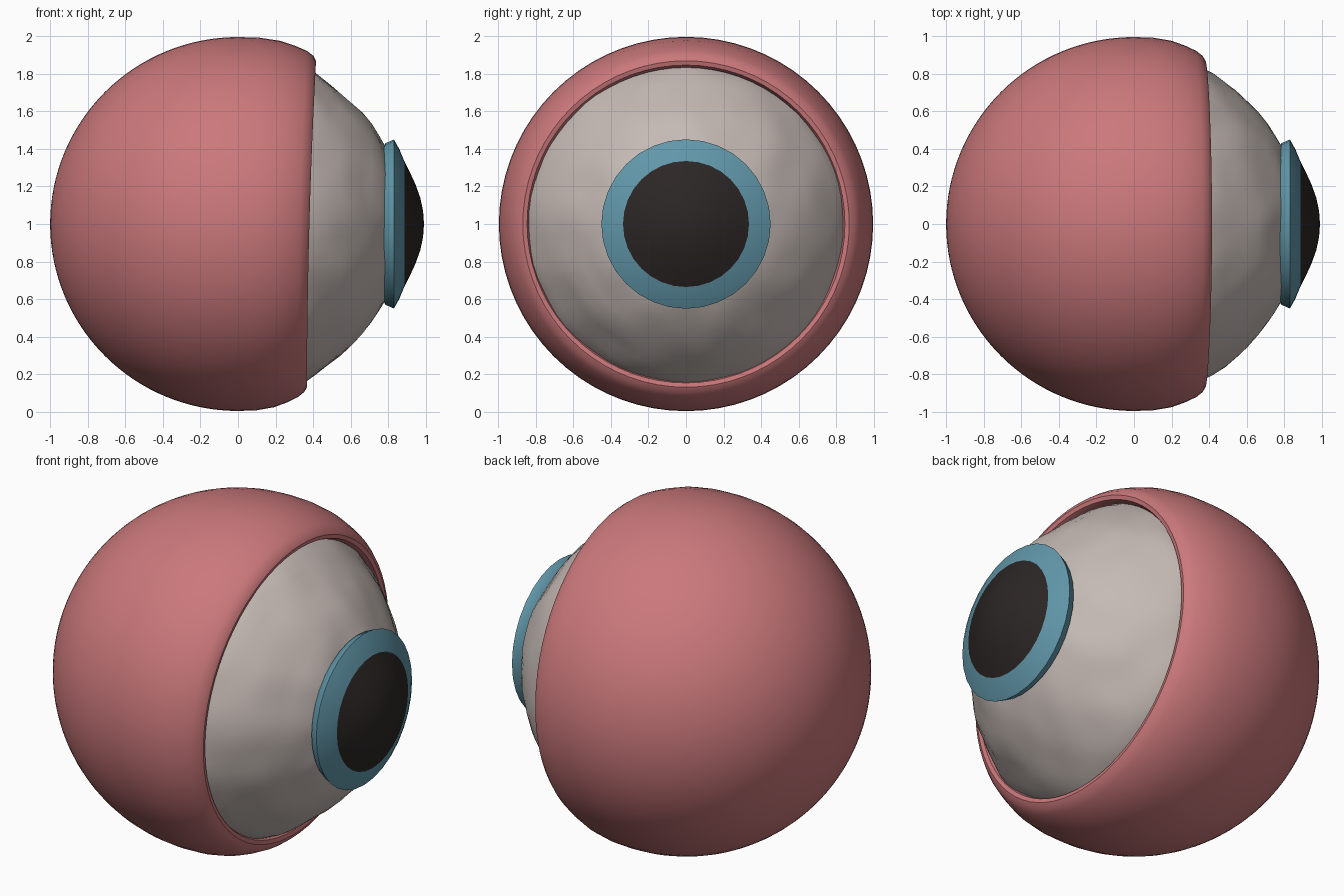
import bpy, bmesh, math
from mathutils import Vector, noise

if "Cube" in bpy.data.objects:
    bpy.data.objects.remove(bpy.data.objects["Cube"])


def material(name, rgb):
    m = bpy.data.materials.new(name)
    m.diffuse_color = (*rgb, 1)
    m.use_nodes = True
    m.node_tree.nodes["Principled BSDF"].inputs["Base Color"].default_value = m.diffuse_color
    return m


PINK = material("muscle pink", (0.60, 0.19, 0.20))
WHITE = material("warm white", (0.56, 0.49, 0.46))
BLUE = material("iris blue", (0.12, 0.31, 0.40))
BLACK = material("pupil black", (0.025, 0.019, 0.019))


def lathe(name, profile, mat, segments=64, bump=0.0, shape=None):
    """Revolve (x, radius) points about the x axis through z = 1."""
    bm = bmesh.new()
    rings = []
    for x, r in profile:
        count = 1 if r == 0 else segments
        ring = []
        for i in range(count):
            a = 2 * math.pi * i / segments
            p = Vector((x, r * math.sin(a), r * math.cos(a)))
            if shape:
                p = shape(p)
            if bump and r:
                p *= 1 + bump * noise.noise(p * 5)
            ring.append(bm.verts.new(p + Vector((0, 0, 1))))
        rings.append(ring)
    for a, b in zip(rings, rings[1:]):
        for i in range(segments):
            j = (i + 1) % segments
            loop = [a[i % len(a)], a[j % len(a)], b[j % len(b)], b[i % len(b)]]
            bm.faces.new(list(dict.fromkeys(loop)))
    bmesh.ops.recalc_face_normals(bm, faces=bm.faces)
    me = bpy.data.meshes.new(name)
    bm.to_mesh(me)
    bm.free()
    me.materials.append(mat)
    ob = bpy.data.objects.new(name, me)
    bpy.context.collection.objects.link(ob)
    bpy.ops.object.select_all(action='DESELECT')
    ob.select_set(True)
    bpy.context.view_layer.objects.active = ob
    bpy.ops.object.shade_smooth_by_angle(angle=math.radians(40))
    return ob


def tilt_rim(p):
    # the upper side of the opening reaches further forward
    w = max(0.0, min(1.0, p.x / 0.35))
    s = p.z / 0.9
    p.x += w * (0.025 * s + 0.012 * s * s)
    return p


# outer shell: back sphere, rolled rim, inner lip
shell = []
for i in range(33):
    a = math.pi * (1 - i / 32 * 0.5)
    shell.append((math.cos(a), 0.995 * math.sin(a) if i else 0))
shell += [(0.1, 0.992), (0.2, 0.975), (0.27, 0.95), (0.33, 0.922), (0.365, 0.895),
          (0.38, 0.868), (0.375, 0.845), (0.345, 0.832), (0.30, 0.835)]
lathe("outer_shell", shell, PINK, 72, 0.0, tilt_rim)

# white of the eye, slightly lumpy
white = [(0.30, 0.86), (0.36, 0.835), (0.42, 0.80), (0.48, 0.755), (0.54, 0.71),
         (0.60, 0.655), (0.66, 0.59), (0.71, 0.53), (0.75, 0.475), (0.78, 0.42),
         (0.80, 0.38)]
lathe("eye_white", white, WHITE, 72, 0.018)

# iris ring
lathe("iris", [(0.79, 0.36), (0.77, 0.40), (0.785, 0.43), (0.83, 0.45),
               (0.858, 0.40), (0.885, 0.335)], BLUE, 32)

# domed pupil
lathe("pupil", [(0.885, 0.335), (0.915, 0.275), (0.945, 0.21), (0.97, 0.14),
                (0.985, 0.07), (0.99, 0)], BLACK, 32)
